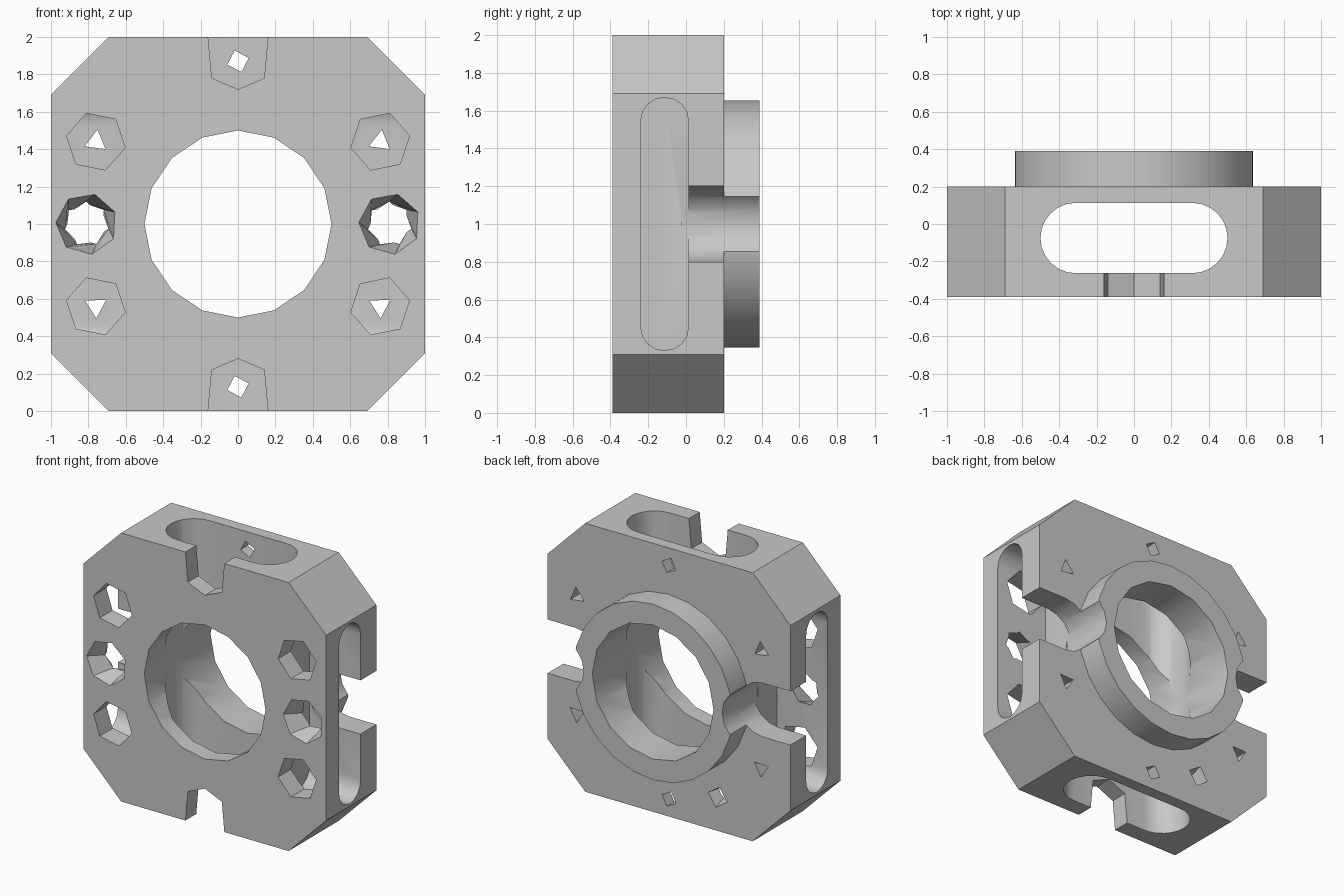
import bpy, bmesh, math

cube = bpy.data.objects.get("Cube")
if cube:
    bpy.data.objects.remove(cube, do_unlink=True)

# Single grey material
grey = bpy.data.materials.new("plain_grey")
grey.use_nodes = True
colour = (0.58, 0.58, 0.58, 1)
grey.diffuse_color = colour
grey.node_tree.nodes["Principled BSDF"].inputs["Base Color"].default_value = colour

PLACE = {
    "x": lambda a, b, t: (t, a, b),
    "y": lambda a, b, t: (a, t, b),
    "z": lambda a, b, t: (a, b, t),
}


def loft(name, axis, start, end, lo, hi):
    """Solid between two matching outlines placed along an axis."""
    bm = bmesh.new()
    a = [bm.verts.new(PLACE[axis](*p, lo)) for p in start]
    b = [bm.verts.new(PLACE[axis](*p, hi)) for p in end]
    bm.faces.new(a)
    bm.faces.new(b)
    n = len(a)
    for i in range(n):
        j = (i + 1) % n
        bm.faces.new((a[i], a[j], b[j], b[i]))
    bmesh.ops.recalc_face_normals(bm, faces=bm.faces)
    mesh = bpy.data.meshes.new(name)
    bm.to_mesh(mesh)
    bm.free()
    mesh.materials.append(grey)
    obj = bpy.data.objects.new(name, mesh)
    bpy.context.collection.objects.link(obj)
    return obj


def prism(name, axis, outline, lo, hi):
    return loft(name, axis, outline, outline, lo, hi)


def ring(u, v, r, sides, turn=0.0):
    step = math.tau / sides
    return [(u + r * math.cos(turn + i * step), v + r * math.sin(turn + i * step))
            for i in range(sides)]


def stadium(u, v, half, r, along_u, segs):
    """Rounded slot outline with total length 2 * half."""
    pts = []
    for side in (1, -1):
        for i in range(segs + 1):
            t = math.pi * i / segs - math.pi / 2
            p, q = side * (half - r + r * math.cos(t)), side * r * math.sin(t)
            pts.append((u + p, v + q) if along_u else (u - q, v + p))
    return pts


def combine(target, tool, operation="DIFFERENCE"):
    tool.hide_render = True
    mod = target.modifiers.new(tool.name, "BOOLEAN")
    mod.operation = operation
    mod.solver = "EXACT"
    mod.object = tool
    bpy.context.view_layer.objects.active = target
    bpy.ops.object.modifier_apply(modifier=mod.name)
    bpy.data.objects.remove(tool, do_unlink=True)


FRONT, BACK, RIM = -0.39, 0.2, 0.39

# Chamfered block
c = 0.69
octagon = [(c, 0), (1, 1 - c), (1, 1 + c), (c, 2),
           (-c, 2), (-1, 1 + c), (-1, 1 - c), (-c, 0)]
block = prism("mounting_block", "y", octagon, FRONT, BACK)

# Raised collar on the back, then the central bore
combine(block, prism("collar", "y", ring(0, 1, 0.655, 24), BACK - 0.05, RIM), "UNION")
combine(block, prism("bore", "y", ring(0, 1, 0.5, 16), -0.6, 0.6))

# Wide slot from top to bottom
combine(block, prism("vertical_slot", "z",
                     stadium(0, -0.075, 0.5, 0.188, True, 12), -0.2, 2.2))

for s in (-1, 1):
    # Blind pocket in each side
    pocket = stadium(-0.113, 1, 0.67, 0.127, False, 8)
    combine(block, prism("side_pocket", "x", pocket, *sorted((s * 0.58, s * 1.2))))

    # Rounded notch in the back that also bites into the collar
    arc = [(s * (0.77 - 0.2 * math.cos(t)), 1 + 0.2 * math.sin(t))
           for t in (math.pi * (i / 8 - 0.5) for i in range(9))]
    notch = arc + [(s * 1.2, 1.2), (s * 1.2, 0.8)]
    combine(block, prism("back_notch", "y", notch, -0.02, 0.6))

    # Tapered middle hole through the front wall
    combine(block, loft("middle_hole", "y", ring(s * 0.81, 1, 0.165, 7, 0.4),
                        ring(s * 0.81, 1, 0.11, 7, 0.8), FRONT - 0.001, -0.2))

    # Screw holes: wide in the front wall, small in the back wall
    for z in (0.56, 1.44):
        combine(block, prism("screw_head_hole", "y",
                             ring(s * 0.76, z, 0.16, 6, 0.2 * s), -0.6, -0.1))
        combine(block, prism("screw_hole", "y",
                             ring(s * 0.76, z, 0.065, 3, z), -0.05, 0.4))

    # Open notch at the top and bottom of the front wall
    u = [(-0.16, 1.1), (-0.16, 1), (-0.14, 0.78),
         (0, 0.72), (0.14, 0.78), (0.16, 1), (0.16, 1.1)]
    combine(block, prism("edge_notch", "y", [(x, 1 + s * z) for x, z in u], -0.6, -0.1))
    combine(block, prism("edge_screw_hole", "y",
                         ring(0, 1 + s * 0.87, 0.06, 4, 0.3), 0.0, 0.4))

# Small locking hole in the back
combine(block, loft("locking_hole", "y", ring(-0.4, 0.25, 0.04, 4, 0.5),
                    ring(-0.4, 0.25, 0.08, 4, 0.2), 0.05, BACK + 0.001))

bpy.ops.object.select_all(action="DESELECT")
block.select_set(True)
bpy.context.view_layer.objects.active = block
bpy.ops.object.shade_smooth_by_angle(angle=math.radians(30))
